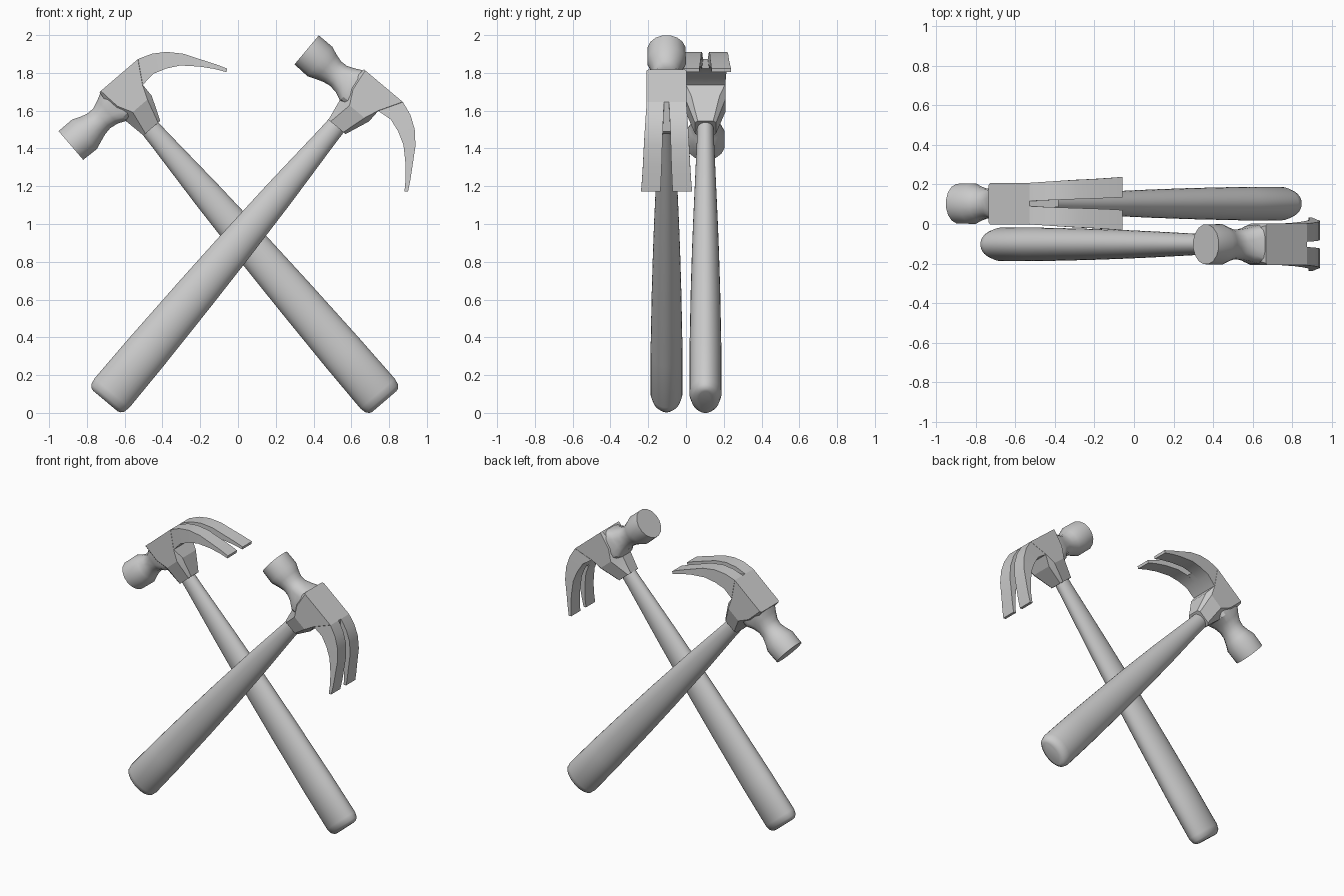
import bpy, bmesh, math
from mathutils import Matrix, Vector

if "Cube" in bpy.data.objects:
    bpy.data.objects.remove(bpy.data.objects["Cube"])


def loft(name, rings, place, angle=30):
    """Skin a list of equal-length point rings, cap both ends."""
    bm = bmesh.new()
    rows = [[bm.verts.new(p) for p in ring] for ring in rings]
    n = len(rows[0])
    for a, b in zip(rows, rows[1:]):
        for i in range(n):
            j = (i + 1) % n
            bm.faces.new((a[i], a[j], b[j], b[i]))
    bm.faces.new(rows[0])
    bm.faces.new(rows[-1])
    bmesh.ops.recalc_face_normals(bm, faces=bm.faces)
    me = bpy.data.meshes.new(name)
    bm.to_mesh(me)
    bm.free()
    ob = bpy.data.objects.new(name, me)
    bpy.context.collection.objects.link(ob)
    ob.matrix_world = place
    bpy.ops.object.select_all(action='DESELECT')
    ob.select_set(True)
    bpy.context.view_layer.objects.active = ob
    bpy.ops.object.shade_smooth_by_angle(angle=math.radians(angle))
    return ob


def oval(n, a, b, power=1.0):
    """Oval points; power below 1 squares it off."""
    pts = []
    for i in range(n):
        t = 2 * math.pi * (i + 0.5) / n
        c, s = math.cos(t), math.sin(t)
        pts.append((a * math.copysign(abs(c) ** power, c),
                    b * math.copysign(abs(s) ** power, s)))
    return pts


# height, half width, half thickness
HANDLE = [(-.035, .085, .04), (-.03, .1, .058), (-.014, .114, .075), (.02, .121, .085),
          (.3, .118, .085), (.7, .108, .079), (1.0, .098, .072), (1.2, .089, .066),
          (1.4, .08, .059), (1.6, .068, .052), (1.8, .056, .045), (1.95, .05, .042)]
# position along head, centre height, half thickness, half height, squareness
NECK = [(-.378, 2.074, .102, .102, 1), (-.285, 2.072, .104, .104, 1), (-.24, 2.072, .087, .086, 1),
        (-.2, 2.073, .076, .073, 1), (-.16, 2.077, .077, .07, .9), (-.115, 2.083, .086, .083, .7),
        (-.07, 2.085, .098, .104, .5), (-.03, 2.085, .098, .1, .5)]
# height, face side, claw side, half thickness, face chamfer, claw chamfer
BODY = [(1.865, -.052, .066, .056, .015, .015), (1.995, -.075, .118, .105, .06, .03),
        (2.07, -.085, .12, .105, .03, .002), (2.13, -.085, .155, .105, .022, .002),
        (2.19, -.08, .19, .105, .01, .002)]
# outer and inner claw profile points
CLAW = [(.19, 2.19, .12, 2.07), (.265, 2.163, .2, 2.078), (.33, 2.12, .27, 2.055),
        (.39, 2.055, .338, 2.018), (.445, 1.965, .412, 1.947), (.485, 1.9, .462, 1.888),
        (.515, 1.845, .5, 1.833)]


def hammer(prefix, place):
    # handle
    loft(prefix + "_handle", [[(u, y, w) for u, y in oval(32, a, b)] for w, a, b in HANDLE],
         place, 40)
    # striking face and neck
    loft(prefix + "_neck_and_face",
         [[(u, y, w + z) for y, z in oval(16, a, b, p)] for u, w, a, b, p in NECK], place, 28)
    # cheeks and collar
    rings = []
    for w, u0, u1, h, c, d in BODY:
        half = [(u0, h - c), (u0 + c, h), (u1 - d, h), (u1, h - d)]
        rings.append([(u, y, w) for u, y in half] + [(u, -y, w) for u, y in reversed(half)])
    loft(prefix + "_cheeks", rings, place, 20)
    # two flared claw prongs
    for side, s in (("near", -1), ("far", 1)):
        rings = []
        for i, (ou, ow, iu, iw) in enumerate(CLAW):
            t = i / (len(CLAW) - 1)
            yi, yo = s * (.013 + .019 * t), s * (.105 + .03 * t)
            rings.append([(ou, yi, ow), (ou, yo, ow), (iu, yo, iw), (iu, yi, iw)])
        loft(prefix + "_claw_" + side, rings, place, 28)
    # sloped floor of the claw slot
    tri = [(.19, 2.19), (.12, 2.07), (.2, 2.078), (.27, 2.055)]
    loft(prefix + "_slot_floor", [[(u, y, w) for u, w in tri] for y in (-.018, .018)], place)


def placed(x, y, z, deg):
    return Matrix.Translation(Vector((x, y, z))) @ Matrix.Rotation(math.radians(deg), 4, 'Y')


hammer("front_hammer", placed(-.68, -.103, .09, 40))
hammer("back_hammer", placed(.752, .103, .087, -40.6))
